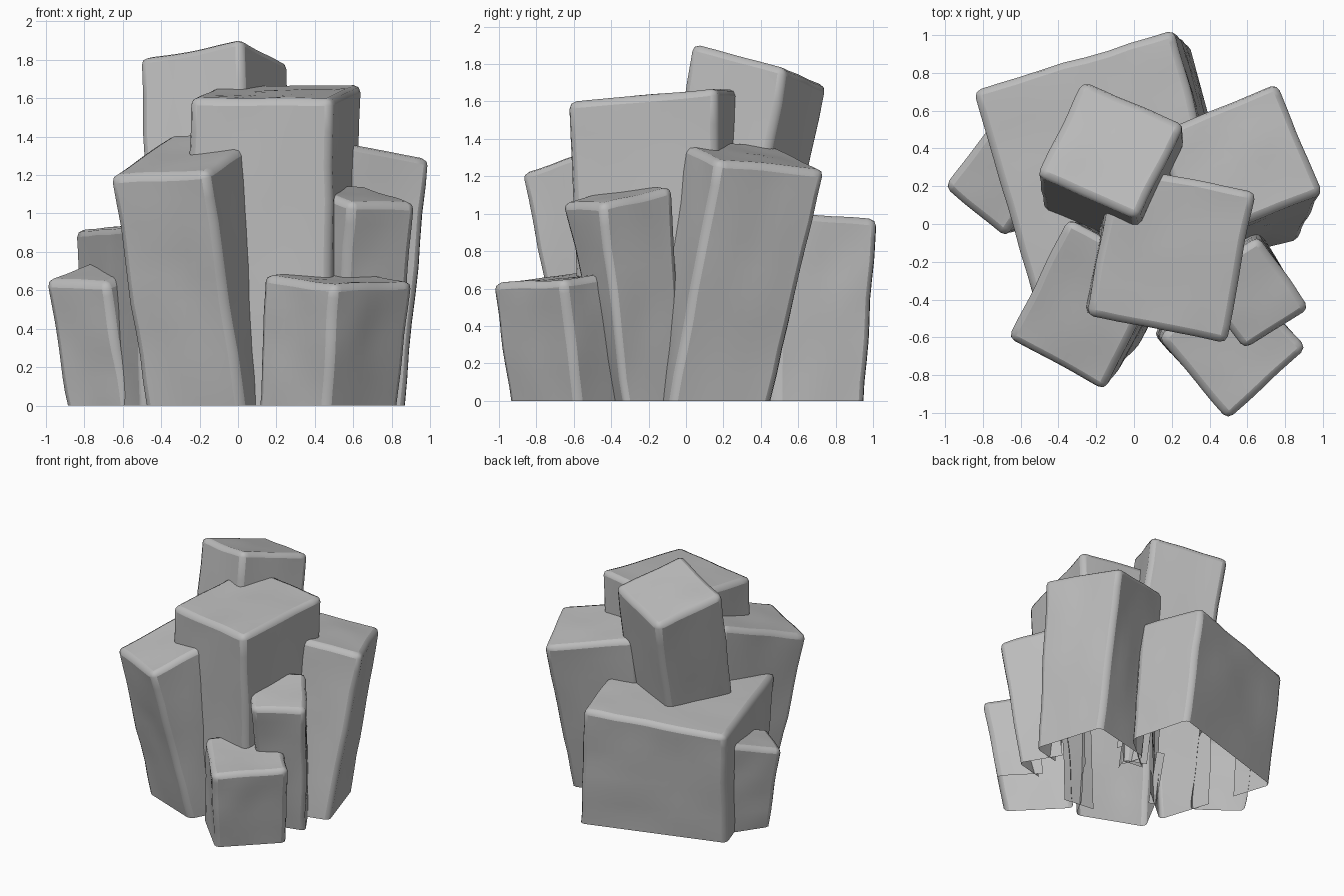
import bpy, bmesh, math
from mathutils import Vector, noise

cube = bpy.data.objects.get("Cube")
if cube:
    bpy.data.objects.remove(cube, do_unlink=True)

# Single stone colour
stone = bpy.data.materials.new("stone_grey")
stone.use_nodes = True
GREY = (0.5, 0.5, 0.5, 1)
stone.diffuse_color = GREY
shader = stone.node_tree.nodes["Principled BSDF"]
shader.inputs["Base Color"].default_value = GREY
shader.inputs["Roughness"].default_value = 0.9

WEAR = 0.038
corners = {}
solids = {}


def ring(points):
    """Corner ring; three corners are completed to a parallelogram."""
    points = [Vector(p).to_3d() for p in points]
    if len(points) == 3:
        points.append(points[0] + points[2] - points[1])
    return points


def planes(top, base):
    """Outward planes of the top and sides, as (point, normal) pairs."""
    centre = sum(top + base, Vector()) / 8
    quads = [top] + [[base[i], base[i - 1], top[i - 1], top[i]] for i in range(4)]
    result = []
    for a, b, c, d in quads:
        middle = (a + b + c + d) / 4
        normal = (c - a).cross(d - b).normalized()
        if normal.dot(middle - centre) < 0:
            normal.negate()
        result.append((middle, normal))
    return result


def lay_out(name, top, base):
    """Record a stone by its top corners and its ground corners."""
    corners[name] = ring(top), ring(base)
    solids[name] = planes(*corners[name])


def buried(face, name):
    """True where a face lies wholly inside another stone."""
    return any(all((v.co - p).dot(n) < -0.03 for v in face.verts for p, n in solid)
               for other, solid in solids.items() if other != name)


def build(name):
    """Leaning four-sided stone column, open underneath, with worn edges."""
    top, base = corners[name]
    bm = bmesh.new()
    upper = [bm.verts.new(p) for p in top]
    lower = [bm.verts.new(p) for p in base]
    bm.faces.new(upper)
    for i in range(4):
        bm.faces.new((lower[i - 1], lower[i], upper[i], upper[i - 1]))
    bmesh.ops.recalc_face_normals(bm, faces=bm.faces)
    bmesh.ops.subdivide_edges(bm, edges=bm.edges, cuts=8, use_grid_fill=True)

    # Slight unevenness in the stone, leaving the ground edge level
    for v in bm.verts:
        if v.co.z > 0.01:
            v.co += 0.01 * noise.noise_vector(v.co * 4)

    # Leave the cluster hollow where stones run through each other
    hidden = [f for f in bm.faces if buried(f, name)]
    bmesh.ops.delete(bm, geom=hidden, context="FACES")
    mesh = bpy.data.meshes.new(name)
    bm.to_mesh(mesh)
    bm.free()
    obj = bpy.data.objects.new(name, mesh)
    bpy.context.collection.objects.link(obj)
    mesh.materials.append(stone)

    # Worn rounded edges
    bevel = obj.modifiers.new("worn_edges", "BEVEL")
    bevel.width = WEAR
    bevel.segments = 2
    bevel.limit_method = "ANGLE"
    bevel.angle_limit = math.radians(35)
    bpy.ops.object.select_all(action="DESELECT")
    obj.select_set(True)
    bpy.context.view_layer.objects.active = obj
    bpy.ops.object.shade_smooth_by_angle(angle=math.radians(50))


# Tall stones in the middle
lay_out("central_column",
        [(-.25, -.48, 1.6), (.49, -.63, 1.6), (.64, .17, 1.67)],
        [(-.28, -.47), (.48, -.56), (.6, .15)])
lay_out("tallest_leaning_column",
        [(-.52, .26, 1.81), (.02, .03, 1.91), (.27, .53, 1.78)],
        [(-.45, -.1), (.06, -.3), (.27, .2)])

# Medium stones leaning outwards
lay_out("front_right_column",
        [(-.35, .03, 1.41), (-.67, -.61, 1.19), (-.16, -.88, 1.22)],
        [(-.25, 0), (-.49, -.45), (.02, -.65)])
lay_out("left_column",
        [(.1, .48, 1.36), (.76, .75, 1.23), (1, .17, 1.29)],
        [(.18, .33), (.71, .46), (.88, -.08)])
lay_out("front_left_column",
        [(.58, -.67, 1.06), (.93, -.45, 1.05), (.66, -.07, 1.14)],
        [(.52, -.41), (.84, -.33), (.64, 0)])

# Low stones around the edge
lay_out("broad_back_block",
        [(-.85, .71, .91), (-.53, -.4, .94), (.35, .5, 1.01), (.21, 1.03, .97)],
        [(-.8, .62), (-.5, -.3), (.42, .48), (.29, .96)])
lay_out("small_front_block",
        [(.13, -.6, .68), (.5, -1.04, .63), (.91, -.66, .65)],
        [(.1, -.58), (.46, -.95), (.84, -.58)])
lay_out("small_right_block",
        [(-1.01, .2, .65), (-.69, -.07, .64), (-.44, .25, .74)],
        [(-.9, .2), (-.58, -.04), (-.38, .25)])

for stone_name in corners:
    build(stone_name)
